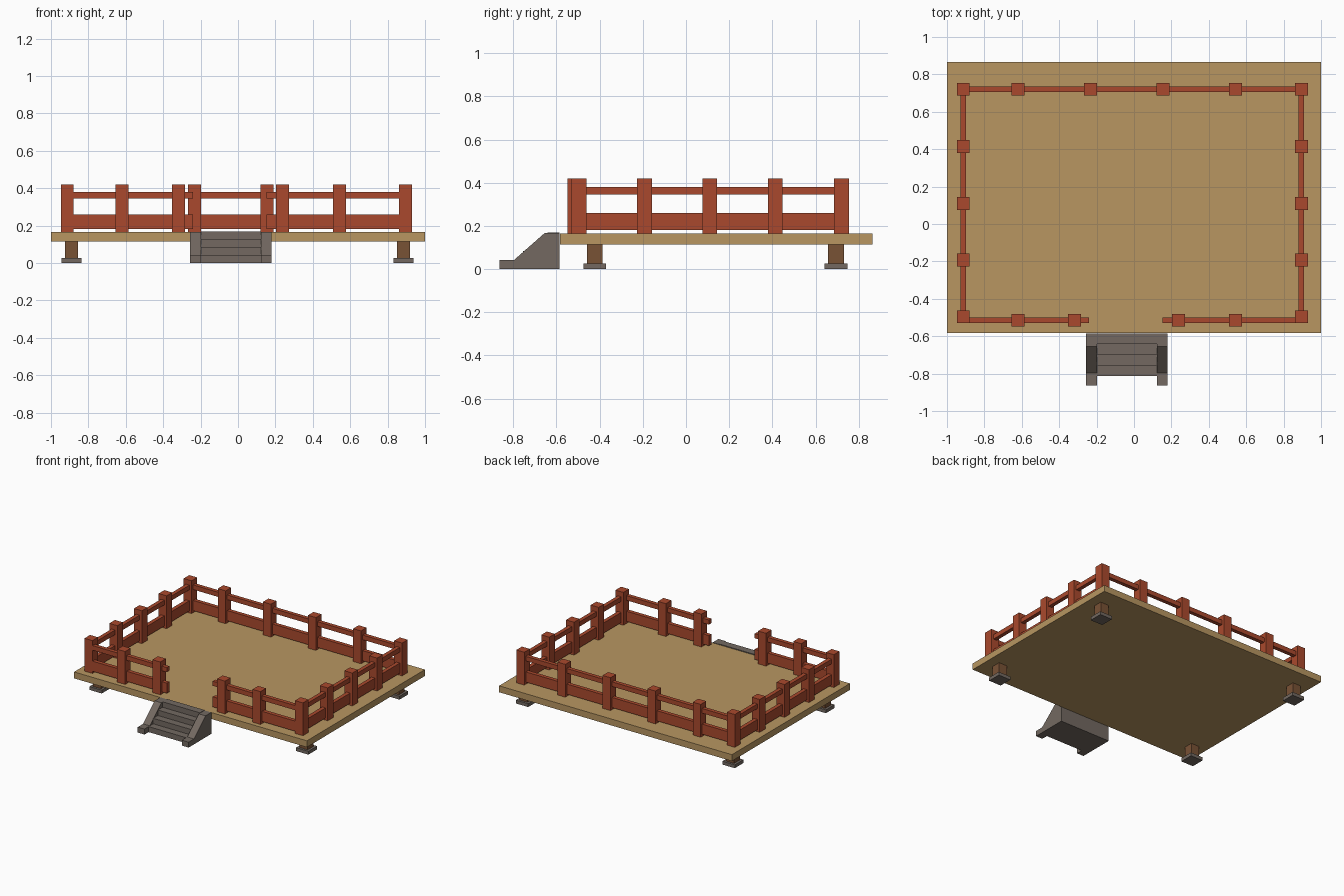
import bpy
import bmesh

cube = bpy.data.objects.get("Cube")
if cube:
    bpy.data.objects.remove(cube, do_unlink=True)


def material(name, rgb):
    linear = [((c / 255 + 0.055) / 1.055) ** 2.4 for c in rgb] + [1]
    mat = bpy.data.materials.new(name)
    mat.use_nodes = True
    mat.diffuse_color = linear
    mat.node_tree.nodes["Principled BSDF"].inputs["Base Color"].default_value = linear
    return mat


RED = material("red paint", (170, 73, 45))
TAN = material("tan planks", (184, 150, 97))
STONE = material("grey stone", (115, 105, 97))
BROWN = material("brown timber", (121, 82, 53))


def finish(name, bm, mat):
    bmesh.ops.recalc_face_normals(bm, faces=bm.faces)
    mesh = bpy.data.meshes.new(name)
    bm.to_mesh(mesh)
    bm.free()
    mesh.materials.append(mat)
    obj = bpy.data.objects.new(name, mesh)
    bpy.context.collection.objects.link(obj)
    return obj


def box(name, x, y, z, mat):
    """Box from (min, max) pairs."""
    bm = bmesh.new()
    bmesh.ops.create_cube(bm, size=1)
    for v in bm.verts:
        v.co = [lo + (c + 0.5) * (hi - lo) for c, (lo, hi) in zip(v.co, (x, y, z))]
    return finish(name, bm, mat)


def around(c, width):
    return (c - width / 2, c + width / 2)


def side_prism(name, profile, x, mat):
    """Side profile of (y, z) points extruded across x."""
    bm = bmesh.new()
    face = bm.faces.new([bm.verts.new((x[0], y, z)) for y, z in profile])
    new = bmesh.ops.extrude_face_region(bm, geom=[face])["geom"]
    verts = [g for g in new if isinstance(g, bmesh.types.BMVert)]
    bmesh.ops.translate(bm, verts=verts, vec=(x[1] - x[0], 0, 0))
    return finish(name, bm, mat)


# Deck
FLOOR, UNDER = 0.165, 0.115
box("deck", (-1, 1), (-0.583, 0.865), (UNDER, FLOOR), TAN)

# Footings under the corners
for x in (-0.89, 0.885):
    for y in (-0.423, 0.695):
        box("footing_pad", around(x, 0.106), around(y, 0.106), (0, 0.026), STONE)
        box("footing_post", around(x, 0.07), around(y, 0.072), (0.026, UNDER), BROWN)

# Railing posts
LEFT, RIGHT, BACK, FRONT = 0.895, -0.913, 0.72, -0.514
posts = [(x, BACK) for x in (RIGHT, -0.62, -0.232, 0.155, 0.543, LEFT)]
posts += [(x, y) for x in (RIGHT, LEFT) for y in (0.414, 0.11, -0.192, -0.496)]
posts += [(x, FRONT) for x in (-0.62, -0.318, 0.238, 0.543)]
for x, y in posts:
    box("railing_post", around(x, 0.068), around(y, 0.068), (FLOOR, 0.42), RED)

# Rails, with a gap at the steps
for name, z in (("top_rail", (0.345, 0.381)), ("lower_rail", (0.181, 0.26))):
    box("back_" + name, (RIGHT, LEFT), around(BACK, 0.03), z, RED)
    for x in (RIGHT, LEFT):
        box("side_" + name, around(x, 0.03), (-0.496, BACK), z, RED)
    for span in ((RIGHT, -0.241), (0.153, LEFT)):
        box("front_" + name, span, around(FRONT, 0.03), z, RED)

# Steps
profile = [(-0.585, 0)]
nose, rise = -0.813, 0.0
for i in range(4):
    profile.append((nose + i * 0.057, rise))
    rise += 0.0425
    profile.append((nose + i * 0.057, rise))
profile.append((-0.585, rise))
side_prism("steps", profile, (-0.199, 0.122), STONE)

# Sloping side walls of the steps
wall = [(-0.585, 0), (-0.863, 0), (-0.863, 0.042), (-0.797, 0.042),
        (-0.655, 0.167), (-0.585, 0.167)]
for span in ((-0.257, -0.199), (0.122, 0.18)):
    side_prism("step_side_wall", wall, span, STONE)
